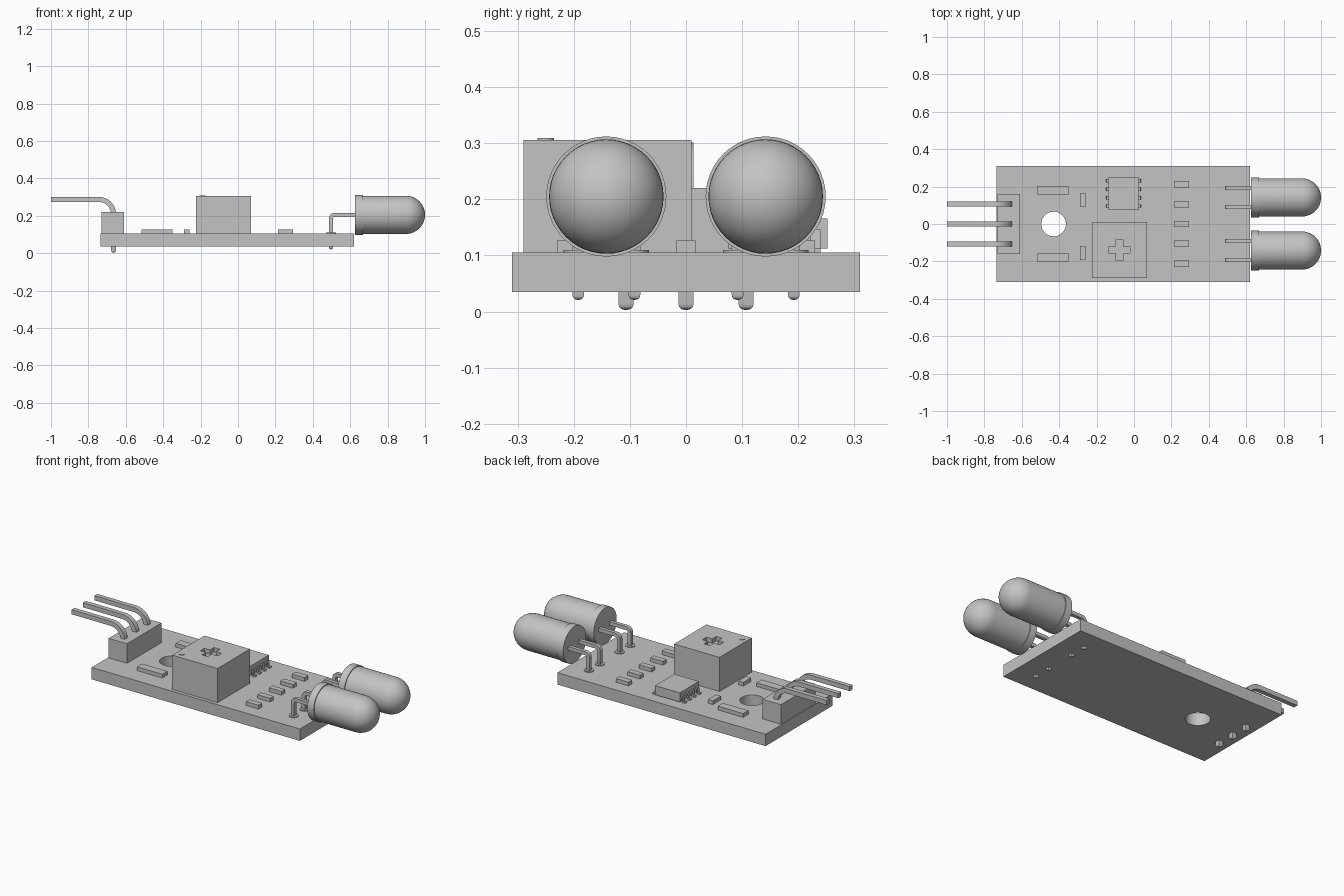
import bpy
import bmesh
import math
from mathutils import Vector, Matrix

default = bpy.data.objects.get("Cube")
if default:
    bpy.data.objects.remove(default, do_unlink=True)

grey = bpy.data.materials.new("plain grey")
grey.use_nodes = True
colour = (0.55, 0.55, 0.55, 1)
grey.diffuse_color = colour
grey.node_tree.nodes["Principled BSDF"].inputs["Base Color"].default_value = colour

BOARD_LOW, BOARD_TOP = 0.035, 0.105


def finish(bm, name, smooth=False):
    bmesh.ops.recalc_face_normals(bm, faces=bm.faces)
    mesh = bpy.data.meshes.new(name)
    bm.to_mesh(mesh)
    bm.free()
    mesh.materials.append(grey)
    ob = bpy.data.objects.new(name, mesh)
    bpy.context.scene.collection.objects.link(ob)
    if smooth:
        bpy.ops.object.select_all(action='DESELECT')
        bpy.context.view_layer.objects.active = ob
        ob.select_set(True)
        bpy.ops.object.shade_smooth_by_angle(angle=math.radians(35))
    return ob


def add_box(bm, x, y, z):
    """Add a box given (low, high) ranges."""
    size = [b - a for a, b in (x, y, z)]
    mid = [(a + b) / 2 for a, b in (x, y, z)]
    bmesh.ops.create_cube(bm, size=1, matrix=Matrix.Translation(mid) @ Matrix.Diagonal((*size, 1)))


def box(name, x, y, z):
    bm = bmesh.new()
    add_box(bm, x, y, z)
    return finish(bm, name)


def disc(name, x, y, low, high, radius):
    bm = bmesh.new()
    bmesh.ops.create_cone(bm, cap_ends=True, segments=40, radius1=radius, radius2=radius,
                          depth=high - low, matrix=Matrix.Translation((x, y, (low + high) / 2)))
    return finish(bm, name, True)


def cut(ob, cutter):
    mod = ob.modifiers.new("cut", 'BOOLEAN')
    mod.operation = 'DIFFERENCE'
    mod.solver = 'EXACT'
    mod.object = cutter
    cutter.hide_render = True
    cutter.hide_viewport = True
    cutter.display_type = 'WIRE'


def prism(bm, outline, y0, y1):
    """Extrude an (x, z) outline from y0 to y1."""
    face = bm.faces.new([bm.verts.new((x, y0, z)) for x, z in outline])
    result = bmesh.ops.extrude_face_region(bm, geom=[face])
    verts = [v for v in result["geom"] if isinstance(v, bmesh.types.BMVert)]
    bmesh.ops.translate(bm, verts=verts, vec=(0, y1 - y0, 0))


def bent_pin(name, y, x_up, z_end, x_out, z_out, radius, half):
    """Square wire rising from z_end, bending through a right angle to x_out."""
    side = 1 if x_out > x_up else -1
    path = [Vector((x_up, z_end))]
    steps = 8
    for i in range(steps + 1):
        a = math.pi / 2 * i / steps
        path.append(Vector((x_up + side * radius * (1 - math.cos(a)),
                            z_out - radius * (1 - math.sin(a)))))
    path.append(Vector((x_out, z_out)))
    left, right = [], []
    for i, p in enumerate(path):
        d = path[min(i + 1, len(path) - 1)] - path[max(i - 1, 0)]
        if i in (1, len(path) - 2):
            d = Vector((0, 1)) if i == 1 else Vector((side, 0))
        n = Vector((-d.y, d.x)).normalized() * half
        left.append(p + n)
        right.append(p - n)
    bm = bmesh.new()
    prism(bm, left + right[::-1], y - half, y + half)
    # Rounded lower tip
    tip = [e for e in bm.edges if all(abs(v.co.z - z_end) < 1e-5 for v in e.verts)]
    bmesh.ops.bevel(bm, geom=tip, offset=half * 0.8, segments=3, profile=0.5, affect='EDGES')
    return finish(bm, name, True)


# Circuit board with its mounting hole
board = box("circuit_board", (-0.735, 0.62), (-0.31, 0.31), (BOARD_LOW, BOARD_TOP))
cut(board, disc("mounting_hole_cutter", -0.43, 0, 0, 0.2, 0.066))

# Pin header
box("header_block", (-0.73, -0.61), (-0.16, 0.16), (BOARD_TOP, 0.22))
for i in range(3):
    bent_pin(f"header_pin_{i + 1}", (i - 1) * 0.107, -0.665, 0.003, -1, 0.288, 0.08, 0.0135)

# Trimmer with a cross-shaped screwdriver slot and a marker dot
trimmer = box("trimmer_body", (-0.225, 0.07), (-0.29, 0.01), (BOARD_TOP, 0.306))
cx, cy, arm, half = -0.078, -0.14, 0.056, 0.019
bm = bmesh.new()
corners = [(arm, -half), (arm, half), (half, half)]
outline = []
for turn in range(4):
    for x, y in corners:
        for _ in range(turn):
            x, y = -y, x
        outline.append((cx + x, cy + y))
base = bm.faces.new([bm.verts.new((x, y, 0.28)) for x, y in outline])
top = bmesh.ops.extrude_face_region(bm, geom=[base])
bmesh.ops.translate(bm, vec=(0, 0, 0.1),
                    verts=[v for v in top["geom"] if isinstance(v, bmesh.types.BMVert)])
cut(trimmer, finish(bm, "cross_slot_cutter"))
disc("trimmer_marker", -0.19, -0.25, 0.304, 0.309, 0.015)

# Eight-legged chip
box("chip_body", (-0.136, 0.024), (0.075, 0.252), (0.112, 0.166))
bm = bmesh.new()
for row in range(4):
    y = 0.096 + row * 0.045
    for side in (-1, 1):
        steps = [(0.075, 0.146), (0.09, 0.146), (0.094, 0.113), (0.105, 0.113),
                 (0.105, 0.105), (0.086, 0.105), (0.084, 0.137), (0.075, 0.137)]
        prism(bm, [(-0.056 + side * x, z) for x, z in steps], y - 0.009, y + 0.009)
finish(bm, "chip_legs")

# Surface-mounted parts
for i in range(5):
    y = (i - 2) * 0.1065
    box(f"small_resistor_{i + 1}", (0.213, 0.295), (y - 0.017, y + 0.017), (BOARD_TOP, 0.127))
for side, label in ((1, "left"), (-1, "right")):
    y = 0.18 * side
    box(f"long_resistor_{label}", (-0.515, -0.35), (y - 0.024, y + 0.024), (BOARD_TOP, 0.127))
    y = 0.128 if side > 0 else -0.155
    box(f"capacitor_{label}", (-0.29, -0.258), (y - 0.037, y + 0.037), (BOARD_TOP, 0.127))

# Two bulbs with their leads and solder pads
for side, label in ((1, "left"), (-1, "right")):
    yc, zc, r = 0.142 * side, 0.205, 0.102
    profile = [(0.625, 0), (0.625, 0.107), (0.667, 0.107), (0.667, r)]
    for i in range(13):
        a = math.pi / 2 * i / 12
        profile.append((1 - r + r * math.sin(a), r * math.cos(a)))
    bm = bmesh.new()
    verts = [bm.verts.new((x, yc, zc + h)) for x, h in profile]
    edges = [bm.edges.new(pair) for pair in zip(verts, verts[1:])]
    bmesh.ops.spin(bm, geom=verts + edges, cent=(0, yc, zc), axis=(1, 0, 0),
                   angle=math.tau, steps=48, use_duplicate=False)
    bmesh.ops.remove_doubles(bm, verts=bm.verts, dist=1e-5)
    finish(bm, f"bulb_{label}", True)
    for k, place in ((-1, "a"), (1, "b")):
        y = yc + 0.05 * k
        bent_pin(f"bulb_lead_{label}_{place}", y, 0.497, 0.021, 0.63, zc, 0.02, 0.0105)
        disc(f"solder_pad_{label}_{place}", 0.497, y, BOARD_TOP, 0.11, 0.026)
